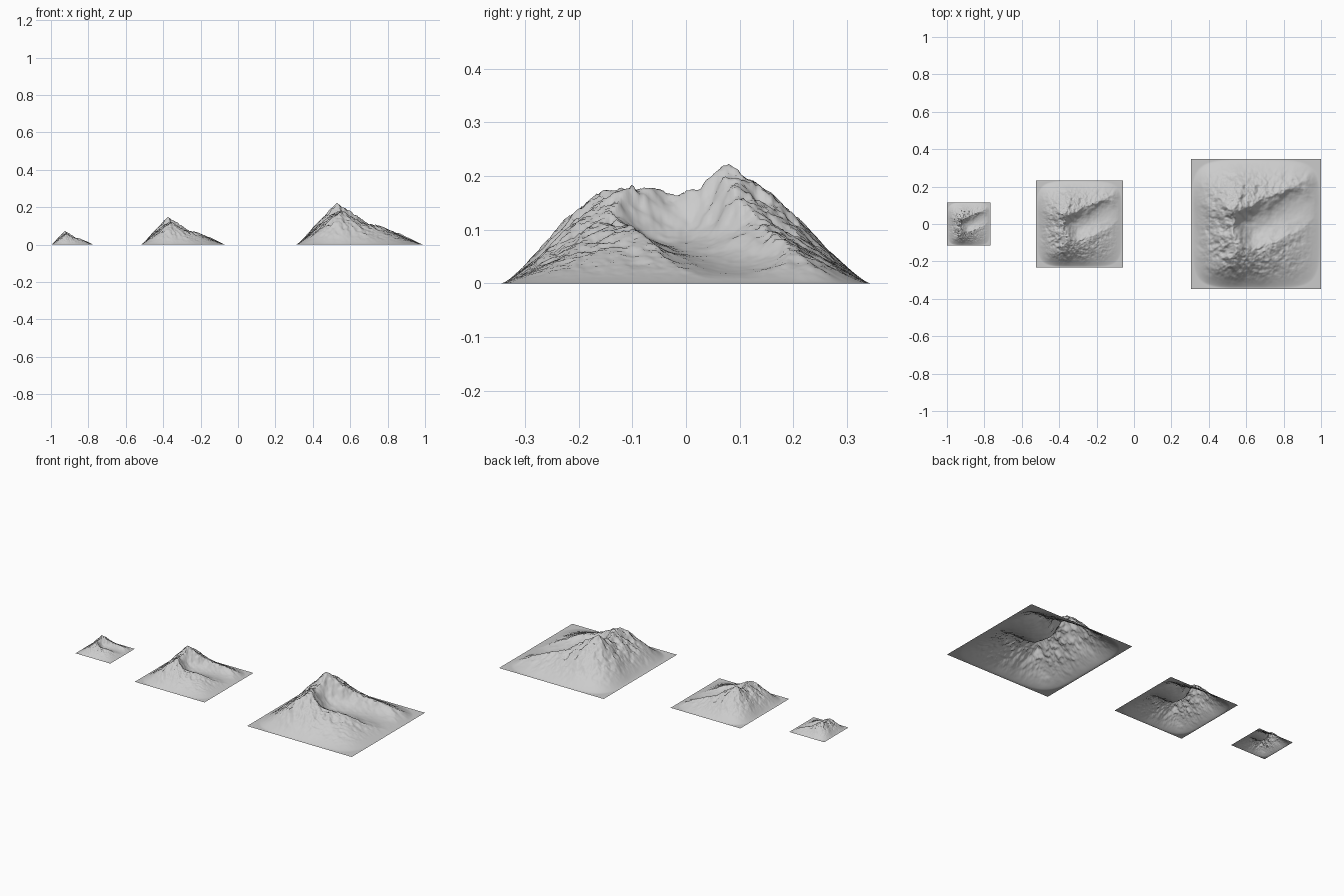
import bpy
from mathutils import Vector, noise

if "Cube" in bpy.data.objects:
    bpy.data.objects.remove(bpy.data.objects["Cube"])

HALF = 0.348     # half width of the largest tile
N = 150          # grid cells per side

# Ridge lines as (x, y, crest height), relative to the tile centre
RIDGES = [
    # main crest
    [(-.12, -.18, .162), (-.10, -.15, .172), (-.09, -.09, .190), (-.09, -.03, .188),
     (-.09, 0, .175), (-.11, .035, .193), (-.12, .08, .213), (-.115, .12, .197), (-.10, .16, .162)],
    # back arm
    [(-.12, .08, .210), (-.05, .10, .16), (.02, .13, .118), (.11, .17, .095),
     (.20, .20, .068), (.27, .23, .035)],
    # front arm curling round the bowl
    [(-.10, -.15, .168), (-.03, -.19, .122), (.06, -.16, .090), (.14, -.10, .062),
     (.22, -.05, .036), (.28, .03, .016)],
    # western spurs
    [(-.12, .08, .210), (-.17, .10, .165), (-.22, .15, .095)],
    [(-.09, -.05, .185), (-.16, -.07, .15), (-.21, -.12, .10)],
]
# Centre line of the bowl floor
BOWL_A, BOWL_B = Vector((-.01, -.02)), Vector((.20, .08))


def border_distance(x, y):
    """Distance to a rounded-square foot line."""
    r = (abs(x / HALF) ** 5 + abs(y / HALF) ** 5) ** 0.2
    return max(0.0, 1 - r / 0.99) * HALF


def along(p, a, b):
    """Parameter and distance of p to the segment a-b."""
    d = b - a
    t = min(1, max(0, (p - a).dot(d) / d.length_squared))
    return t, (p - a - d * t).length


def ridge_height(x, y, b):
    """Slopes falling from the nearest ridges to the foot line."""
    total = 0.0
    p = Vector((x, y))
    for line in RIDGES:
        best = 0.0
        for (ax, ay, ah), (bx, by, bh) in zip(line, line[1:]):
            t, dist = along(p, Vector((ax, ay)), Vector((bx, by)))
            dist = max(0.0, (dist * dist + 0.0002) ** 0.5 - 0.0141)   # rounded crest
            h = ah + (bh - ah) * t
            best = max(best, h * (b / (b + dist + 1e-6)) ** 1.15)
        total += best ** 12
    return total ** (1 / 12)


def terrain(x, y):
    b = border_distance(x, y)
    if b <= 0:
        return 0.0
    # wobble the ridges
    q = Vector((x * 14, y * 14, 3.1))
    wx = x + 0.012 * noise.fractal(q, 1.0, 2.0, 4)
    wy = y + 0.012 * noise.fractal(q + Vector((9, 4, 7)), 1.0, 2.0, 4)
    h = ridge_height(wx, wy, b) * 0.97 * b / (b + 0.006)
    # smooth hollowed bowl on the right, rough rock elsewhere
    d = along(Vector((wx, wy)), BOWL_A, BOWL_B)[1]
    bowl = max(0.0, 1 - (d / 0.115) ** 2)
    h *= 1 - 0.52 * bowl
    rough = min(1, h / 0.13) * (1 - 0.85 * min(1, bowl * 2)) * min(1, b / 0.08)
    c = Vector((x * 22, y * 22, 0.7))
    rock = 0.33 - abs(noise.fractal(c, 0.85, 2.1, 5))
    return max(0.0, h + 0.021 * rough * rock)


# One height field sheet, open underneath
verts = []
for j in range(N + 1):
    for i in range(N + 1):
        x, y = (2 * i / N - 1) * HALF, (2 * j / N - 1) * HALF
        verts.append((x, y, terrain(x, y)))
W = N + 1
faces = [(j * W + i, j * W + i + 1, (j + 1) * W + i + 1, (j + 1) * W + i)
         for j in range(N) for i in range(N)]
mesh = bpy.data.meshes.new("mountain")
mesh.from_pydata(verts, [], faces)
mesh.polygons.foreach_set("use_smooth", [True] * len(faces))
mesh.update()

# Same mountain at three sizes in a row
for name, x, s in [("small_mountain", -0.884, 1 / 3),
                   ("medium_mountain", -0.292, 2 / 3),
                   ("large_mountain", 0.652, 1)]:
    ob = bpy.data.objects.new(name, mesh)
    ob.location.x = x
    ob.scale = (s, s, s)
    bpy.context.collection.objects.link(ob)
